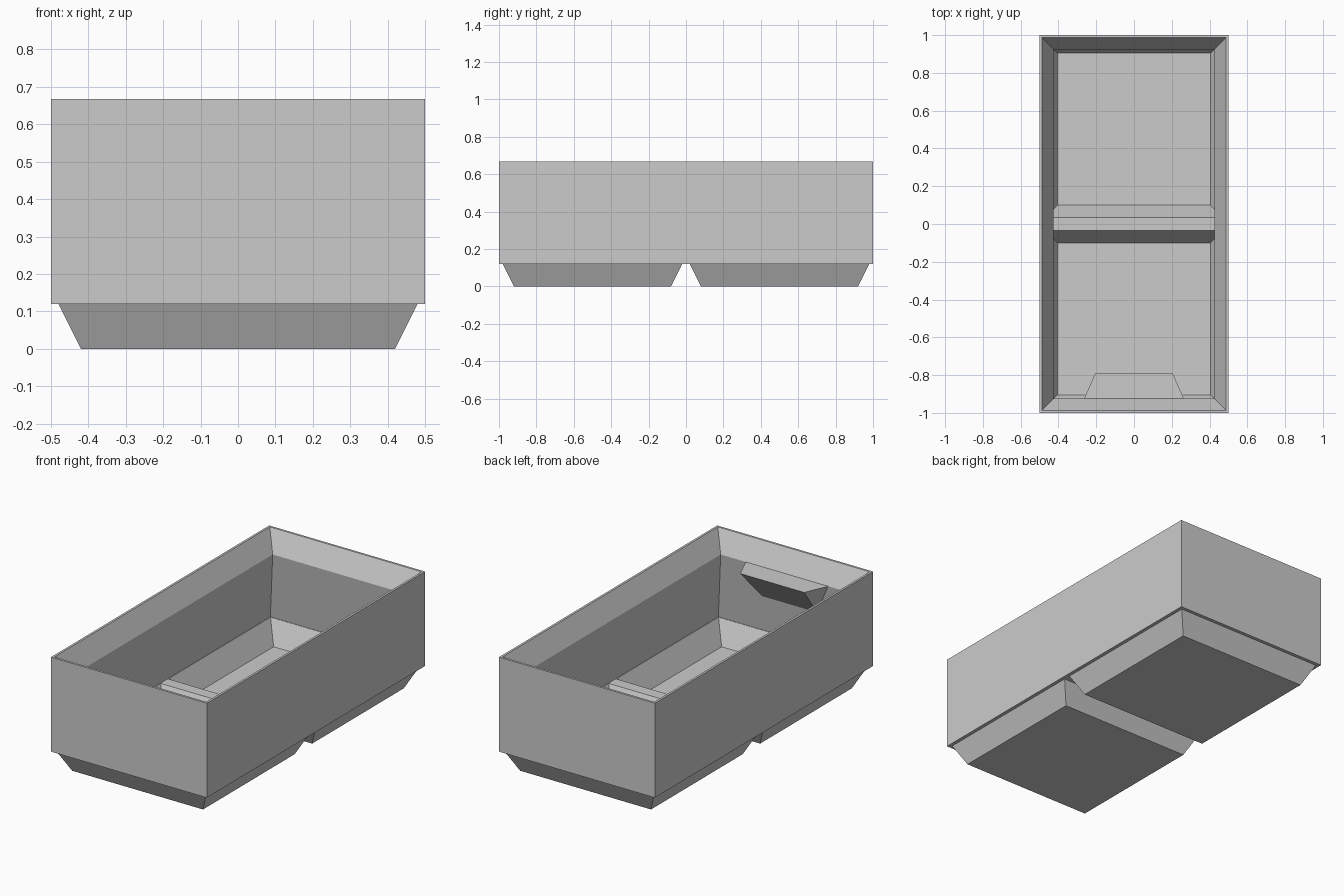
import bpy
import bmesh

default = bpy.data.objects.get("Cube")
if default:
    bpy.data.objects.remove(default, do_unlink=True)

# Single flat colour
grey = bpy.data.materials.new("light_grey")
grey.use_nodes = True
COLOUR = (0.6, 0.6, 0.6, 1)
grey.diffuse_color = COLOUR
grey.node_tree.nodes["Principled BSDF"].inputs["Base Color"].default_value = COLOUR


def loft(name, rings):
    """Closed solid through rectangles given as (half_x, y_min, y_max, z)."""
    bm = bmesh.new()
    loops = [[bm.verts.new(p) for p in ((-hx, y0, z), (hx, y0, z), (hx, y1, z), (-hx, y1, z))]
             for hx, y0, y1, z in rings]
    bm.faces.new(loops[0])
    bm.faces.new(loops[-1])
    for low, high in zip(loops, loops[1:]):
        for i in range(4):
            j = (i + 1) % 4
            bm.faces.new((low[i], low[j], high[j], high[i]))
    bmesh.ops.recalc_face_normals(bm, faces=bm.faces)
    return finish(name, bm)


def finish(name, bm):
    mesh = bpy.data.meshes.new(name)
    bm.to_mesh(mesh)
    bm.free()
    mesh.materials.append(grey)
    obj = bpy.data.objects.new(name, mesh)
    bpy.context.collection.objects.link(obj)
    return obj


def combine(target, tool, operation):
    """Apply a boolean and discard the tool object."""
    mod = target.modifiers.new(operation.lower(), 'BOOLEAN')
    mod.operation, mod.solver, mod.object = operation, 'EXACT', tool
    bpy.context.view_layer.objects.active = target
    bpy.ops.object.modifier_apply(modifier=mod.name)
    bpy.data.objects.remove(tool, do_unlink=True)


def inset(d, z):
    """Ring of the whole footprint moved inward by d."""
    return (0.5 - d, d - 1, 1 - d, z)


def half_rings(side, rings):
    """Rings for one half: (outer inset, distance from middle, z)."""
    return [(0.5 - d, *sorted((side * gap, side * (1 - d))), z) for d, gap, z in rings]


TOP, LIP, LEDGE, BASE = 0.668, 0.548, 0.154, 0.12

# Outer box with two tapered feet
body = loft("bin_body", [inset(0, BASE), inset(0, TOP)])
for side in (-1, 1):
    foot = loft("foot", half_rings(side, [(0.08, 0.08, 0), (0.02, 0.02, BASE), (0.03, 0.03, 0.14)]))
    combine(body, foot, 'UNION')

# Main cavity: undercut walls below a flared stacking lip
cavity = loft("cavity_cutter", [inset(0.025, LEDGE), inset(0.075, LIP),
                                inset(0.013, TOP), inset(0.013, 0.8)])
combine(body, cavity, 'DIFFERENCE')

# Hollow feet, leaving a ridge across the middle
for side in (-1, 1):
    pocket = loft("pocket_cutter", half_rings(side, [(0.095, 0.1, 0.026), (0.028, 0.034, LEDGE),
                                                     (0.1, 0.1, 0.22)]))
    combine(body, pocket, 'DIFFERENCE')

# Wedge-shaped tab on the inside of the front wall
bm = bmesh.new()
wall_l, wall_r, tip_r, tip_l, low_l, low_r = [bm.verts.new(p) for p in (
    (-0.265, -0.927, LIP), (0.265, -0.927, LIP), (0.205, -0.79, LIP),
    (-0.205, -0.79, LIP), (-0.175, -0.952, 0.36), (0.175, -0.952, 0.36))]
for face in ((wall_l, wall_r, tip_r, tip_l), (tip_l, tip_r, low_r, low_l),
             (wall_l, low_l, low_r, wall_r), (wall_r, low_r, tip_r), (wall_l, tip_l, low_l)):
    bm.faces.new(face)
bmesh.ops.recalc_face_normals(bm, faces=bm.faces)
finish("label_tab", bm)
